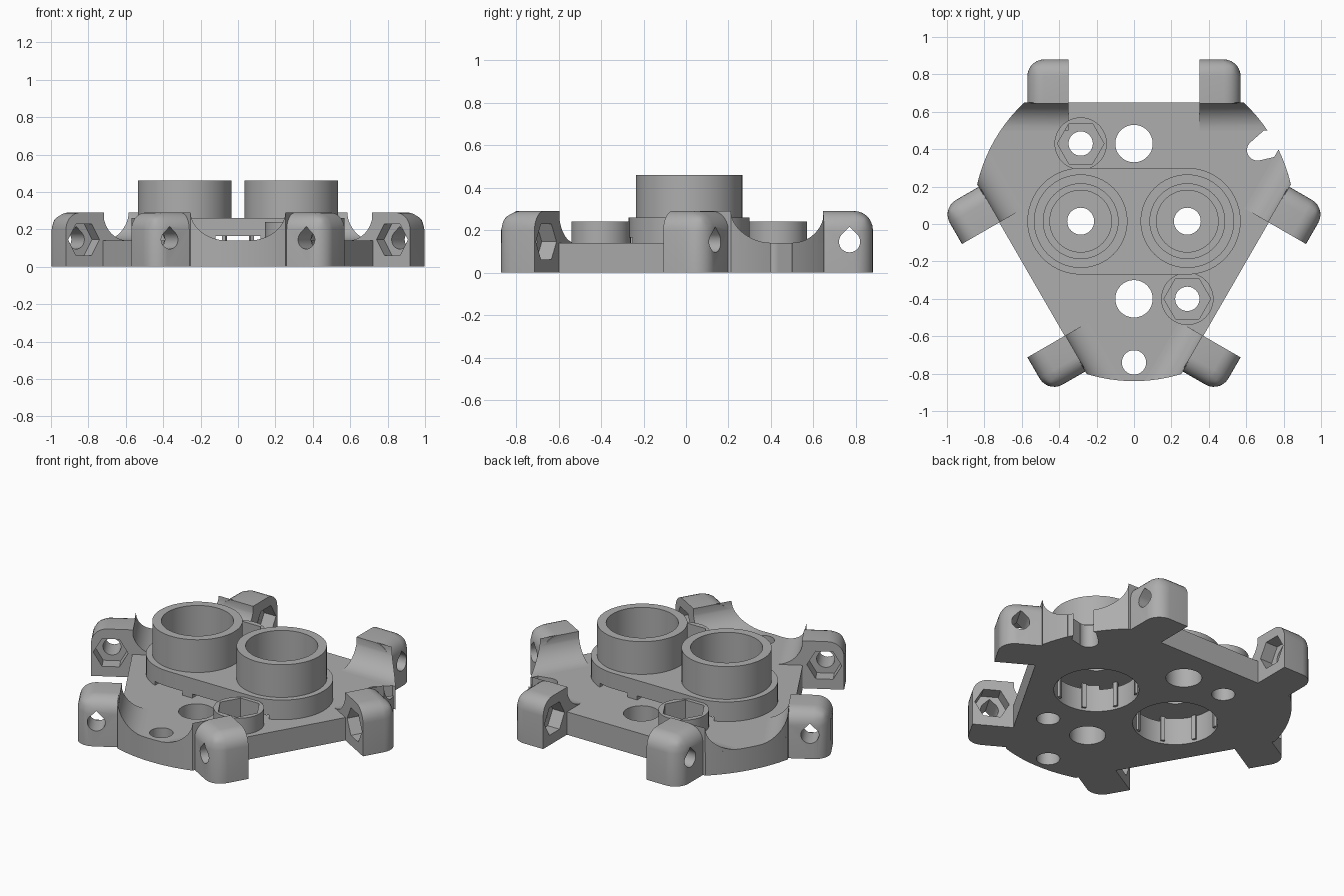
import bpy, bmesh
from math import sin, cos, pi, radians, acos
from mathutils import Matrix

if "Cube" in bpy.data.objects:
    bpy.data.objects.remove(bpy.data.objects["Cube"], do_unlink=True)

grey = bpy.data.materials.new("plain grey")
grey.use_nodes = True
COLOUR = (0.42, 0.42, 0.42, 1)
grey.diffuse_color = COLOUR
for node in grey.node_tree.nodes:
    if node.type == "BSDF_PRINCIPLED":
        node.inputs["Base Color"].default_value = COLOUR

CY = 0.02            # centre of the three-fold symmetry
RADIUS, FLAT = 0.86, 0.63
PLATE_TOP, ARM_TOP = 0.14, 0.29
# Maps a (y, z) profile extruded along x
ALONG_X = Matrix(((0, 0, 1, 0), (1, 0, 0, 0), (0, 1, 0, 0), (0, 0, 0, 1)))


def arc(cx, cy, r, a0, a1, n):
    """Points on an arc, angles in degrees."""
    return [(cx + r * cos(radians(a0 + (a1 - a0) * i / n)),
             cy + r * sin(radians(a0 + (a1 - a0) * i / n))) for i in range(n + 1)]


def circle(cx, cy, r, n=48):
    return arc(cx, cy, r, 0, 360, n)[:-1]


def rect(x0, x1, y0, y1):
    return [(x0, y0), (x1, y0), (x1, y1), (x0, y1)]


def finish(bm, name):
    bmesh.ops.recalc_face_normals(bm, faces=bm.faces)
    mesh = bpy.data.meshes.new(name)
    bm.to_mesh(mesh)
    bm.free()
    mesh.materials.append(grey)
    obj = bpy.data.objects.new(name, mesh)
    bpy.context.collection.objects.link(obj)
    return obj


def prism(name, pts, z0, z1, matrix=None, bevel=0, rule=None):
    """Extrude an outline; bevel the edges picked by rule(a, b)."""
    bm = bmesh.new()
    bottom = [bm.verts.new((x, y, z0)) for x, y in pts]
    top = [bm.verts.new((x, y, z1)) for x, y in pts]
    bm.faces.new(bottom[::-1])
    bm.faces.new(top)
    for i in range(len(pts)):
        j = (i + 1) % len(pts)
        bm.faces.new((bottom[i], bottom[j], top[j], top[i]))
    if matrix:
        bm.transform(matrix)
    if bevel:
        edges = [e for e in bm.edges if rule(e.verts[0].co, e.verts[1].co)]
        bmesh.ops.bevel(bm, geom=edges, offset=bevel, segments=7, profile=0.5,
                        affect="EDGES", clamp_overlap=True)
    return finish(bm, name)


def activate(obj):
    bpy.ops.object.select_all(action="DESELECT")
    obj.select_set(True)
    bpy.context.view_layer.objects.active = obj


def combine(obj, other, operation="DIFFERENCE", keep=False):
    mod = obj.modifiers.new("combine", "BOOLEAN")
    mod.operation = operation
    mod.solver = "EXACT"
    mod.object = other
    activate(obj)
    bpy.ops.object.modifier_apply(modifier=mod.name)
    if not keep:
        bpy.data.objects.remove(other, do_unlink=True)


def cut(obj, pts, z0, z1, matrix=None):
    combine(obj, prism("cutter", pts, z0, z1, matrix))


def top_rim(z):
    return lambda a, b: abs(a.z - z) < 1e-4 and abs(b.z - z) < 1e-4


parts = []

# Base plate: a disc trimmed by a triangle
half = 60 - math_angle if (math_angle := acos(FLAT / RADIUS) * 180 / pi) else 0
outline = []
for a in (30, 150, 270):
    outline += arc(0, CY, RADIUS, a - half, a + half, 16)
plate = prism("base_plate", outline, 0, PLATE_TOP)
parts.append(plate)

SOCKETS = (-0.285, 0.285)
SOCKET_Y = 0.015
BOSSES = ((-0.285, 0.43), (0.285, -0.4))
for x, y, r in ((0, 0.43, 0.1), (0, -0.4, 0.1), (0, -0.74, 0.065)):
    cut(plate, circle(x, y, r), -1, 1)

# Cable notch in the rim
cut(plate, circle(0.66, 0.395, 0.056, 32), -1, 1)
cut(plate, [(0.62, 0.434), (0.7, 0.505), (0.9, 0.68), (1, 0.425),
            (0.78, 0.365), (0.675, 0.341)], -1, 1)

# Raised oblong housing with air slots at its foot
oblong = arc(SOCKETS[1], SOCKET_Y, 0.285, -90, 90, 28)
oblong += arc(SOCKETS[0], SOCKET_Y, 0.285, 90, 270, 28)
housing = prism("oblong_housing", oblong, PLATE_TOP, 0.26, None, 0.04, top_rim(0.26))
parts.append(housing)
for x, w in ((SOCKETS[0], 0.1), (0, 0.12), (SOCKETS[1], 0.1)):
    cut(housing, rect(x - w, x + w, -0.5, 0.5), 0.1, 0.165)

# Two round sockets, open at the top, with hollows below
for side, x in zip(("right", "left"), SOCKETS):
    socket = prism(side + "_socket", circle(x, SOCKET_Y, 0.25, 64), 0.2, 0.46,
                   None, 0.045, top_rim(0.46))
    cut(socket, circle(x, SOCKET_Y, 0.2, 64), 0.23, 1)
    cut(socket, circle(x, SOCKET_Y, 0.165, 64), 0.1, 0.3)
    cut(housing, circle(x, SOCKET_Y, 0.165, 64), 0.2, 1)
    cut(housing, circle(x, SOCKET_Y, 0.072), -1, 1)
    cut(housing, circle(x, SOCKET_Y, 0.236, 64), -1, 0.165)
    cut(plate, circle(x, SOCKET_Y, 0.236, 64), -1, 1)
    parts.append(socket)
    # Thin grip ribs inside the hollow
    for k in range(8):
        turn = Matrix.Translation((x, SOCKET_Y, 0)) @ Matrix.Rotation((k + 0.5) * pi / 4, 4, "Z")
        parts.append(prism(side + "_socket_rib", rect(0.222, 0.24, -0.012, 0.012),
                           0.015, 0.166, turn))

# Nut bosses with hexagonal pockets
for side, (x, y) in zip(("back", "front"), BOSSES):
    boss = prism(side + "_nut_boss", circle(x, y, 0.14), 0.1, 0.24)
    for part in (boss, plate):
        cut(part, circle(x, y, 0.125, 6), 0.12, 1)
        cut(part, circle(x, y, 0.065, 32), -1, 1)
    parts.append(boss)

# One rod arm: rounded block, concave root, nut pocket and teardrop hole
IN, OUT, END, TIP_R = 0.35, 0.57, 0.86, 0.09


def rounded(a, b):
    def on(axis, value):
        return abs(a[axis] - value) < 1e-4 and abs(b[axis] - value) < 1e-4
    return on(2, ARM_TOP) + on(0, OUT) + on(1, END) == 2


arm = prism("arm", rect(IN, OUT, FLAT - 0.005, END), 0, ARM_TOP, None, TIP_R, rounded)
root_r = ARM_TOP - PLATE_TOP
root_start = FLAT - root_r
profile = [(root_start, 0), (FLAT, 0)] + arc(root_start, ARM_TOP, root_r, 0, -90, 14)
root = prism("root", profile, IN, 0.8, ALONG_X)
combine(root, prism("disc", circle(0, 0, RADIUS, 128), -0.1, 1), "INTERSECT")
combine(arm, root, "UNION")
PIN_Y, PIN_Z = 0.75, 0.145
teardrop = arc(PIN_Y, PIN_Z, 0.05, 140, 400, 24) + [(PIN_Y, PIN_Z + 0.07)]
cut(arm, teardrop, 0, 1, ALONG_X)
cut(arm, circle(PIN_Y, PIN_Z, 0.097, 6), 0.2, IN + 0.08, ALONG_X)

# Six arms: mirrored pairs turned about the centre
for place, angle in (("back", 0), ("right", 120), ("left", 240)):
    for hand, sx in (("first", 1), ("second", -1)):
        bm = bmesh.new()
        bm.from_mesh(arm.data)
        bm.transform(Matrix.Translation((0, CY, 0)) @ Matrix.Rotation(radians(angle), 4, "Z")
                     @ Matrix.Diagonal((sx, 1, 1, 1)))
        parts.append(finish(bm, place + "_" + hand + "_rod_arm"))
bpy.data.objects.remove(arm, do_unlink=True)

for part in parts:
    activate(part)
    bpy.ops.object.shade_smooth_by_angle(angle=radians(32))
